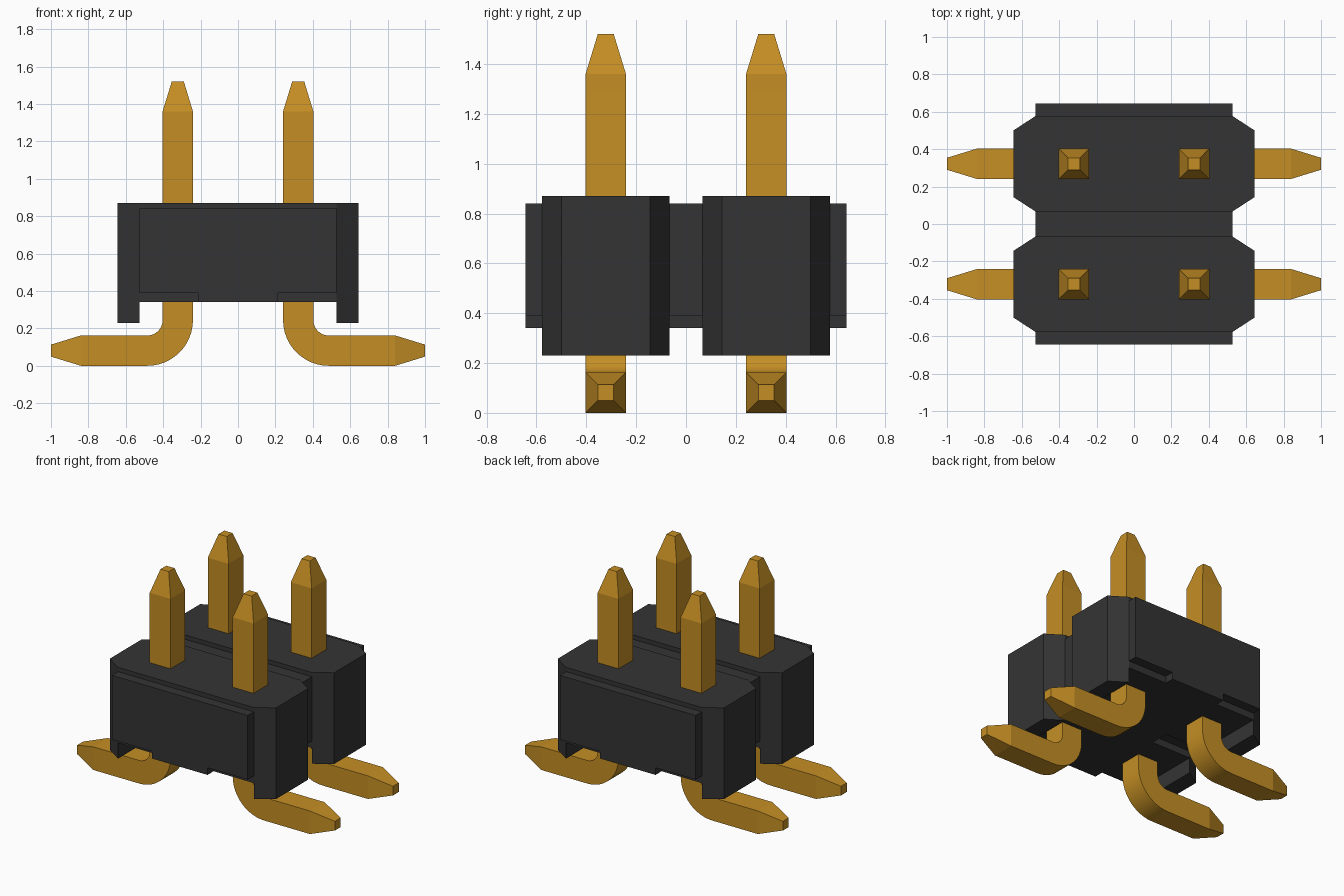
import bpy, bmesh, math

cube = bpy.data.objects.get("Cube")
if cube:
    bpy.data.objects.remove(cube, do_unlink=True)


def material(name, rgb):
    m = bpy.data.materials.new(name)
    m.use_nodes = True
    m.diffuse_color = (*rgb, 1)
    m.node_tree.nodes["Principled BSDF"].inputs["Base Color"].default_value = (*rgb, 1)
    return m


BLACK = material("black plastic", (0.034, 0.034, 0.034))
GOLD = material("gold metal", (0.56, 0.275, 0.018))


def finish(bm, name, mat):
    bmesh.ops.recalc_face_normals(bm, faces=bm.faces[:])
    me = bpy.data.meshes.new(name)
    bm.to_mesh(me)
    bm.free()
    me.materials.append(mat)
    ob = bpy.data.objects.new(name, me)
    bpy.context.collection.objects.link(ob)
    return ob


def extrude(bm, faces, offset):
    ret = bmesh.ops.extrude_face_region(bm, geom=faces)
    verts = [g for g in ret["geom"] if isinstance(g, bmesh.types.BMVert)]
    bmesh.ops.translate(bm, verts=verts, vec=offset)


XI, XO = 0.527, 0.645            # inner and outer half width of the housing
ROW = 0.322                      # offset of pins and rows from the centre


def housing(name, cy):
    """Eight-sided block with a foot hanging down at each end."""
    bm = bmesh.new()
    hy, hc = 0.255, 0.178
    ring = [(-XO, -hc), (-XI, -hy), (XI, -hy), (XO, -hc),
            (XO, hc), (XI, hy), (-XI, hy), (-XO, hc)]
    v = [bm.verts.new((x, cy + y, 0.34)) for x, y in ring]
    left = bm.faces.new([v[0], v[1], v[6], v[7]])
    mid = bm.faces.new([v[1], v[2], v[5], v[6]])
    right = bm.faces.new([v[2], v[3], v[4], v[5]])
    # main block upwards: cap the underside again after the extrusion
    top = bmesh.ops.duplicate(bm, geom=[left, mid, right])["geom"]
    caps = [g for g in top if isinstance(g, bmesh.types.BMFace)]
    extrude(bm, caps, (0, 0, 0.53))
    bmesh.ops.delete(bm, geom=[f for f in caps if f.is_valid], context="FACES")
    # feet downwards
    for f in (left, right):
        ret = bmesh.ops.extrude_discrete_faces(bm, faces=[f])
        for vert in ret["faces"][0].verts:
            vert.co.z = 0.23
    bmesh.ops.remove_doubles(bm, verts=bm.verts[:], dist=1e-4)
    bmesh.ops.dissolve_limit(bm, angle_limit=0.01, verts=bm.verts[:], edges=bm.edges[:])
    return finish(bm, name, BLACK)


def web(name, y0, y1):
    """Plate between or outside the rows, notched at its lower corners."""
    bm = bmesh.new()
    xn, zb, zn, zt = 0.215, 0.34, 0.39, 0.84
    prof = [(-XI, zn), (-xn, zn), (-xn, zb), (xn, zb),
            (xn, zn), (XI, zn), (XI, zt), (-XI, zt)]
    f = bm.faces.new([bm.verts.new((x, y0, z)) for x, z in prof])
    extrude(bm, [f], (0, y1 - y0, 0))
    return finish(bm, name, BLACK)


def pin(name, sx, cy):
    """Square pin swept down, round the bend and outwards, tapered at both ends."""
    h, tip, bend = 0.081, 0.032, 0.163
    cx, cz = ROW + bend, h + bend
    # each station: x, z, direction angle, half thickness
    path = [(ROW, 1.52, 0, tip), (ROW, 1.36, 0, h)]
    for i in range(13):
        a = math.radians(90 * i / 12)
        path.append((cx - bend * math.cos(a), cz - bend * math.sin(a), a, h))
    path += [(0.84, h, math.pi / 2, h), (1.0, h, math.pi / 2, tip)]
    bm = bmesh.new()
    rings = []
    for x, z, a, t in path:
        nx, nz = math.cos(a) * t, math.sin(a) * t
        rings.append([bm.verts.new((sx * (x + s * nx), cy + q * t, z + s * nz))
                      for s, q in ((-1, -1), (1, -1), (1, 1), (-1, 1))])
    for a, b in zip(rings, rings[1:]):
        for i in range(4):
            j = (i + 1) % 4
            bm.faces.new([a[i], a[j], b[j], b[i]])
    bm.faces.new(rings[0])
    bm.faces.new(rings[-1])
    ob = finish(bm, name, GOLD)
    # smooth only round the bend
    bpy.ops.object.select_all(action="DESELECT")
    ob.select_set(True)
    bpy.context.view_layer.objects.active = ob
    bpy.ops.object.shade_smooth_by_angle(angle=math.radians(12))


# Plastic body
for row, sy in (("front", -1), ("back", 1)):
    housing(row + "_housing", sy * ROW)
    web(row + "_end_plate", *sorted((sy * 0.577, sy * 0.645)))
    for side, sx in (("left", 1), ("right", -1)):
        pin(f"{row}_{side}_pin", sx, sy * ROW)
web("middle_web", -0.067, 0.067)
